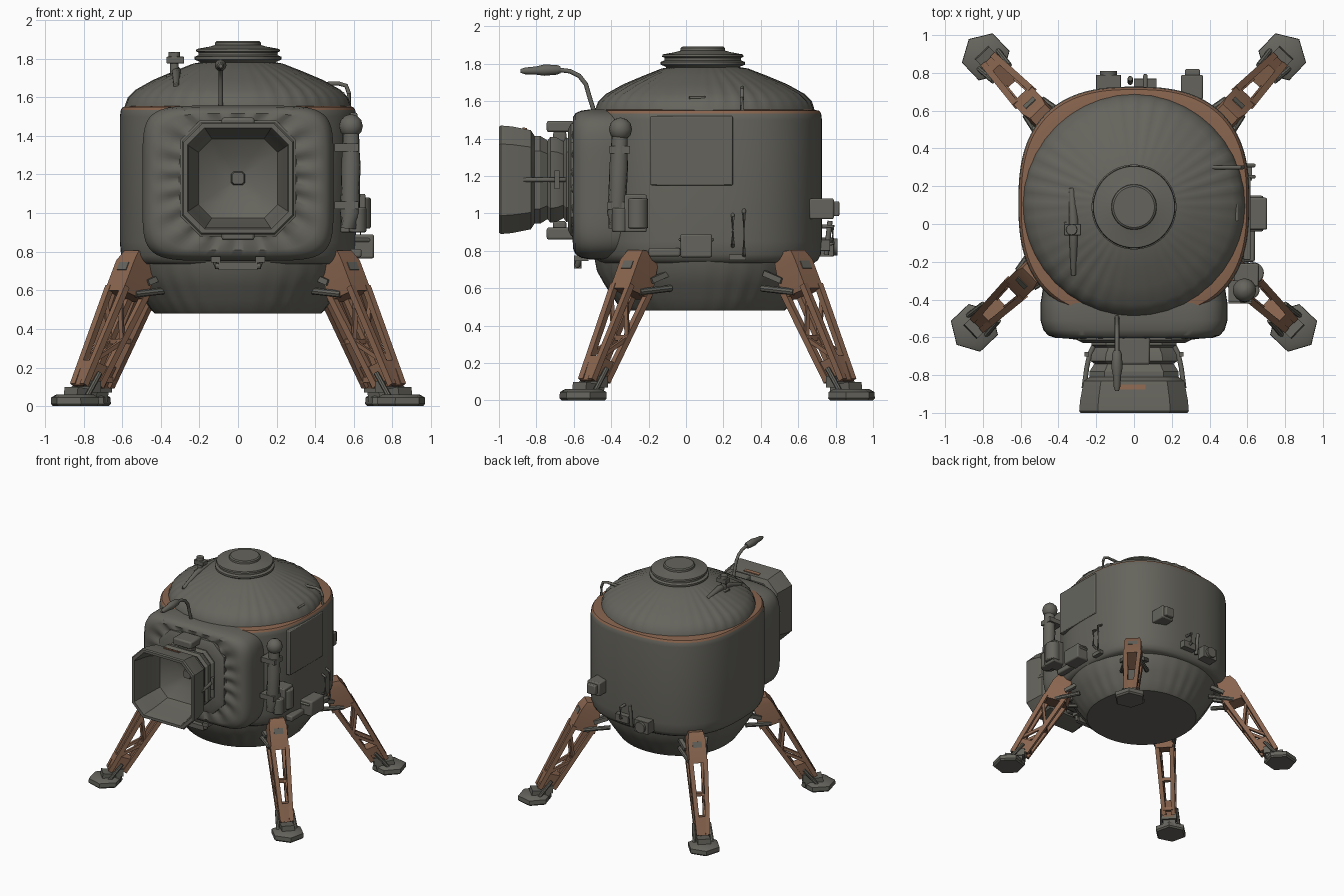
import bpy, bmesh, math
from mathutils import Vector as V


def material(name, rgb):
    m = bpy.data.materials.new(name)
    m.diffuse_color = (*rgb, 1)
    return m


GREY = material("olive grey", (0.13, 0.127, 0.108))
BROWN = material("rust brown", (0.25, 0.13, 0.078))


def build(name, lofts, mat=GREY, bevel=0.0, angle=35):
    """Each loft is a list of rings with equal point counts, capped at both ends."""
    bm = bmesh.new()
    for rings in lofts:
        rows = [[bm.verts.new(p) for p in ring] for ring in rings]
        n = len(rows[0])
        for a, b in zip(rows, rows[1:]):
            for i in range(n):
                j = (i + 1) % n
                bm.faces.new((a[i], a[j], b[j], b[i]))
        bm.faces.new(rows[0][::-1])
        bm.faces.new(rows[-1])
    bmesh.ops.recalc_face_normals(bm, faces=bm.faces)
    me = bpy.data.meshes.new(name)
    bm.to_mesh(me)
    bm.free()
    me.materials.append(mat)
    me.shade_smooth()
    me.set_sharp_from_angle(angle=math.radians(angle))
    ob = bpy.data.objects.new(name, me)
    bpy.context.collection.objects.link(ob)
    if bevel:
        mod = ob.modifiers.new("soft edges", 'BEVEL')
        mod.width, mod.segments = bevel, 2
    return ob


def outline(rx, ry, n=2.0, segs=160, pleat=0.0, count=40):
    """Rounded-square outline in polar steps, optionally pleated."""
    pts = []
    for i in range(segs):
        a = 2 * math.pi * i / segs
        c, s = math.cos(a), math.sin(a)
        r = (abs(c) ** n + abs(s) ** n) ** (-1 / n)
        r *= 1 + pleat * math.cos(count * a) * (0.6 + 0.4 * math.sin(5 * a))
        pts.append((rx * r * c, ry * r * s))
    return pts


def flat(pts, z, cy=0.0, cx=0.0):
    return [V((cx + x, cy + y, z)) for x, y in pts]


def upright(pts, y, cz, cx=0.0):
    return [V((cx + x, y, cz + z)) for x, z in pts]


def box(x0, x1, y0, y1, z0, z1):
    return [[V((x, y, z)) for x, y in ((x0, y0), (x1, y0), (x1, y1), (x0, y1))] for z in (z0, z1)]


def beam(p, q, w, d=None):
    p, q = V(p), V(q)
    rot = (q - p).to_track_quat('Z', 'Y')
    d = d or w
    return [[e + rot @ V((x * w / 2, y * d / 2, 0)) for x, y in ((-1, -1), (1, -1), (1, 1), (-1, 1))]
            for e in (p, q)]


def tube(path, radii, segs=12):
    path = [V(p) for p in path]
    if not isinstance(radii, (list, tuple)):
        radii = [radii] * len(path)
    rings = []
    for i, p in enumerate(path):
        t = path[min(i + 1, len(path) - 1)] - path[max(i - 1, 0)]
        rot = t.to_track_quat('Z', 'Y')
        rings.append([p + rot @ V((x, y, 0)) for x, y in outline(radii[i], radii[i], segs=segs)])
    return rings


def ball(c, r):
    steps = [math.radians(a) for a in (-85, -60, -30, 0, 30, 60, 85)]
    return [flat(outline(r * math.cos(a), r * math.cos(a), segs=16), c[2] + r * math.sin(a), c[1], c[0])
            for a in steps]


# Cabin hull with a rust coloured shoulder rim
hull = build("cabin_hull", [[flat(outline(0.612 * s, 0.615 * s, 2.6), z, 0.112) for z, s in
             ((0.735, 0.93), (0.75, 0.965), (0.78, 0.99), (0.85, 1), (1.5, 1), (1.535, 0.992), (1.55, 0.975), (1.556, 0.9))]])
hull.data.materials.append(BROWN)
for f in hull.data.polygons:
    f.material_index = int(f.center.z > 1.54 and f.normal.z > 0.5)

# Pleated dome and lower bowl
build("pleated_dome", [[flat(outline(r, r, pleat=p), z, 0.1) for z, r, p in
      ((1.54, 0.59, 0), (1.565, 0.582, 0.004), (1.60, 0.568, 0.008), (1.64, 0.525, 0.014), (1.69, 0.435, 0.018),
       (1.735, 0.33, 0.016), (1.775, 0.23, 0.008), (1.785, 0.17, 0))]])
build("lower_bowl", [[flat(outline(r, r, 2.1, pleat=p, count=32), z, 0.095) for z, r, p in
      ((0.76, 0.585, 0), (0.69, 0.57, 0.003), (0.62, 0.53, 0.006), (0.55, 0.485, 0.008), (0.495, 0.447, 0.005), (0.48, 0.43, 0))]])

# Stepped top hatch
build("top_hatch", [[flat(outline(r, r, segs=48), z, 0.09) for z, r in
      ((1.76, 0.18), (1.785, 0.2), (1.795, 0.225), (1.81, 0.225), (1.818, 0.205), (1.832, 0.205), (1.838, 0.218),
       (1.85, 0.215), (1.862, 0.15), (1.87, 0.12), (1.885, 0.118), (1.892, 0.108))]])

# Padded front panel with a puckered centre
panel = []
for y, s, n, p in ((-0.3, 0.96, 6, 0), (-0.42, 1, 6, 0), (-0.51, 1, 6, 0), (-0.56, 0.97, 6, 0), (-0.59, 0.92, 5.5, 0),
                   (-0.603, 0.84, 5, 0), (-0.598, 0.72, 4, 0.02), (-0.60, 0.62, 3, 0.03), (-0.625, 0.56, 3, 0)):
    ring = upright(outline(0.495 * s, 0.402 * s + (1 - s) * 0.1, n), y, 1.155 + (1 - s) * 0.05)
    for i, v in enumerate(ring):
        v.y += p * 0.4 * math.cos(i * 2 * math.pi / 8)
    panel.append(ring)
build("front_panel", [panel])


# Hollow octagonal docking tunnel: outside towards the mouth, then back inside
def octagon(a, k=0.66):
    b = a * k
    return [(a, -b), (a, b), (b, a), (-b, a), (-a, b), (-a, -b), (-b, -a), (b, -a)]


TZ = 1.18
build("docking_tunnel", [[upright(octagon(a), y, TZ) for y, a in
      ((-0.58, 0.22), (-0.64, 0.225), (-0.655, 0.205), (-0.69, 0.225), (-0.725, 0.23), (-0.74, 0.21), (-0.78, 0.235),
       (-0.81, 0.235), (-0.83, 0.265), (-0.93, 0.285), (-0.99, 0.29), (-1.0, 0.283), (-1.0, 0.262), (-0.98, 0.255),
       (-0.86, 0.24), (-0.74, 0.205), (-0.68, 0.12), (-0.66, 0.035), (-0.68, 0.03))]], angle=25)
build("tunnel_collar", [[upright(octagon(a), y, TZ) for y, a in ((-0.58, 0.3), (-0.615, 0.3), (-0.63, 0.27), (-0.63, 0.2))]], angle=25)
build("tunnel_clamps", [box(-0.085, 0.085, -0.745, -0.6, 1.435, 1.495), box(-0.085, 0.085, -0.745, -0.6, 0.86, 0.925),
      box(-0.06, 0.06, -0.71, -0.64, 1.38, 1.44), box(-0.06, 0.06, -0.71, -0.64, 0.91, 0.96)], bevel=0.012)
build("tunnel_side_struts", [tube([(s * 0.21, -0.64, TZ), (s * 0.235, -0.69, TZ), (s * 0.25, -0.76, TZ), (s * 0.265, -0.87, TZ)], 0.013)
      for s in (-1, 1)] + [beam((s * 0.25, -0.69, TZ - 0.05), (s * 0.25, -0.69, TZ + 0.05), 0.025) for s in (-1, 1)])
build("tunnel_top_mark", [[[V((x, y, z + o)) for x, y, z in ((-0.08, -0.875, 1.453), (0.06, -0.875, 1.453), (0.06, -0.85, 1.448), (-0.08, -0.85, 1.448))]
      for o in (0, 0.008)]], BROWN)

# Grab handle below the front panel
build("front_grab_handle", [tube([(-0.12, -0.57, 0.76), (-0.115, -0.58, 0.725), (0.115, -0.58, 0.725), (0.12, -0.57, 0.76)], 0.016),
      box(-0.1, 0.1, -0.6, -0.56, 0.705, 0.745), box(-0.14, -0.09, -0.6, -0.52, 0.745, 0.775), box(0.09, 0.14, -0.6, -0.52, 0.745, 0.775)], bevel=0.006)

# Landing legs: boxed top, four rails, cross braces, ankle and hexagonal pad
for label, top, foot in (("front", (0.53, -0.25), (0.845, -0.55)), ("rear", (0.49, 0.575), (0.785, 0.885))):
    for side, sx in (("right", 1), ("left", -1)):
        o = V((top[0] * sx, top[1], 0))
        f = V((foot[0] * sx, foot[1], 0))
        span = (f - o).length
        d = (f - o).normalized()
        t = V((-d.y, d.x, 0))

        def at(r, w, z):
            return o + d * r + t * w + V((0, 0, z))

        def quad(r0, z0, r1, z1, w):
            return [at(r0, -w, z0), at(r0, w, z0), at(r1, w, z1), at(r1, -w, z1)]

        def outer(u, w):  # point on an outer rail, u from top to ankle
            return at(0.13 + u * (span - 0.16), w * (0.058 - 0.022 * u), 0.62 - 0.51 * u)

        def inner(u, w):
            return at(-0.01 + u * (span - 0.13), w * (0.058 - 0.022 * u), 0.57 - 0.47 * u)

        parts = [[quad(-0.06, 0.79, 0.03, 0.805, 0.055), quad(-0.075, 0.73, 0.075, 0.755, 0.068), quad(-0.025, 0.54, 0.155, 0.60, 0.068)]]
        for w in (-1, 1):
            parts += [beam(outer(0, w), outer(1, w), 0.034), beam(inner(-0.05, w), inner(1, w), 0.034),
                      beam(outer(0.12, w), inner(0.5, w), 0.022), beam(inner(0.5, w), outer(0.75, w), 0.022)]
        for u in (0.5, 0.92):
            parts.append(beam(inner(u, -1), inner(u, 1), 0.028))
        parts += [[quad(span - 0.2, 0.2, span - 0.08, 0.24, 0.048), quad(span - 0.13, 0.09, span - 0.02, 0.11, 0.04)]]
        build(f"{label}_{side}_leg", parts, BROWN)
        build(f"{label}_{side}_leg_recess", [[[p + (d * 0.66 + V((0, 0, 0.25))) * h for p in
              (at(0.078, -0.035, 0.745), at(0.078, 0.035, 0.745), at(0.098, 0.035, 0.705), at(0.098, -0.035, 0.705))] for h in (0, 0.009)]])
        # Ankle joint and braces to the hull
        joint = [beam(at(span - 0.1, -0.06, 0.1), at(span - 0.1, 0.06, 0.1), 0.06), beam(at(span - 0.11, 0, 0.05), at(span + 0.03, 0, 0.07), 0.1, 0.06)]
        for w in (-1, 1):
            joint += [tube([at(span - 0.12, w * 0.06, 0.17), at(span - 0.02, w * 0.07, 0.05)], 0.014, 8),
                      tube([at(0.06, w * 0.06, 0.58), at(-0.14, w * 0.1, 0.6)], 0.018, 8),
                      beam(at(-0.02, w * 0.07, 0.64), at(-0.12, w * 0.1, 0.68), 0.03)]
        build(f"{label}_{side}_ankle_and_braces", joint)
        a0 = math.atan2(d.y, d.x)
        pad = [[f + V((r * math.cos(a0 + k * math.pi / 3), r * math.sin(a0 + k * math.pi / 3), z)) for k in range(6)]
               for z, r in ((0, 0.118), (0.012, 0.13), (0.045, 0.128), (0.06, 0.1))]
        build(f"{label}_{side}_foot_pad", [pad])

# Antenna boom with a lamp head, over the front
build("antenna_boom", [tube([(-0.09, -0.49, 1.54), (-0.09, -0.515, 1.62), (-0.09, -0.535, 1.69), (-0.09, -0.57, 1.735),
      (-0.09, -0.62, 1.76), (-0.09, -0.68, 1.768)], 0.012),
      tube([(-0.09, -0.67, 1.768), (-0.09, -0.69, 1.768), (-0.09, -0.76, 1.766), (-0.09, -0.8, 1.764), (-0.09, -0.86, 1.762), (-0.09, -0.885, 1.762)],
           [0.018, 0.026, 0.03, 0.022, 0.018, 0.01])])

# Periscope arm on the dome
build("dome_periscope", [tube([(-0.33, -0.03, 1.66), (-0.33, -0.03, 1.8)], 0.022), box(-0.37, -0.28, -0.06, 0.0, 1.775, 1.81),
      tube([(-0.33, -0.03, 1.79), (-0.33, -0.03, 1.835)], 0.03), tube([(-0.32, -0.27, 1.66), (-0.32, -0.1, 1.72), (-0.32, 0.02, 1.735), (-0.33, 0.19, 1.72)], [0.014, 0.022, 0.026, 0.016]),
      box(-0.37, -0.27, -0.06, 0.01, 1.66, 1.72)], bevel=0.004)

# Rails on the right of the dome
build("dome_hand_rails", [tube([(0.37, 0.3, 1.665), (0.52, 0.3, 1.672), (0.56, 0.3, 1.66), (0.575, 0.3, 1.62), (0.575, 0.3, 1.55)], 0.011),
      tube([(0.54, 0.02, 1.57), (0.545, 0.02, 1.62), (0.545, 0.1, 1.62), (0.54, 0.1, 1.57)], 0.008)])

# Right side window panel and equipment
build("side_window_panel", [box(0.58, 0.618, -0.19, 0.25, 1.15, 1.52)], bevel=0.006)
build("side_lamp_column", [ball((0.585, -0.35, 1.45), 0.062), tube([(0.575, -0.37, 0.92), (0.58, -0.37, 1.0), (0.585, -0.36, 1.25), (0.585, -0.355, 1.42)], [0.045, 0.052, 0.05, 0.042], 16),
      box(0.5, 0.625, -0.42, -0.31, 1.02, 1.06), box(0.5, 0.625, -0.41, -0.3, 1.32, 1.36)])
build("side_canister", [box(0.53, 0.66, -0.33, -0.21, 0.9, 1.1), tube([(0.63, -0.26, 0.92), (0.63, -0.26, 1.08)], 0.058, 16),
      tube([(0.62, -0.35, 0.9), (0.62, -0.35, 1.03)], 0.045, 16)], bevel=0.008)
build("side_equipment_box", [box(0.58, 0.705, -0.03, 0.14, 0.765, 0.89), box(0.58, 0.685, -0.04, 0.15, 0.85, 0.87),
      box(0.58, 0.64, -0.2, -0.03, 0.77, 0.815)], bevel=0.012)
build("side_grab_rails", [tube([(0.59, y, z0), (0.635, y, z0 + 0.02), (0.635, y, z1 - 0.02), (0.59, y, z1)], 0.01)
      for y, z0, z1 in ((0.25, 0.82, 1.0), (0.31, 0.76, 1.02))] + [box(0.59, 0.625, 0.23, 0.32, 0.75, 0.78)])

# Rear equipment
build("rear_sensor_box", [box(0.25, 0.365, 0.66, 0.79, 0.97, 1.08), box(0.27, 0.35, 0.78, 0.82, 0.985, 1.065)], bevel=0.008)
build("rear_valve_unit", [box(-0.2, -0.07, 0.69, 0.79, 0.77, 0.87), tube([(-0.135, 0.72, 0.82), (-0.135, 0.81, 0.82)], 0.045, 16),
      box(0.0, 0.12, 0.7, 0.77, 0.8, 0.86), tube([(-0.02, 0.75, 0.78), (-0.02, 0.77, 0.96)], 0.014),
      tube([(0.06, 0.72, 0.93), (0.06, 0.785, 0.93), (0.06, 0.785, 0.84), (0.06, 0.74, 0.83)], 0.012)], bevel=0.006)
